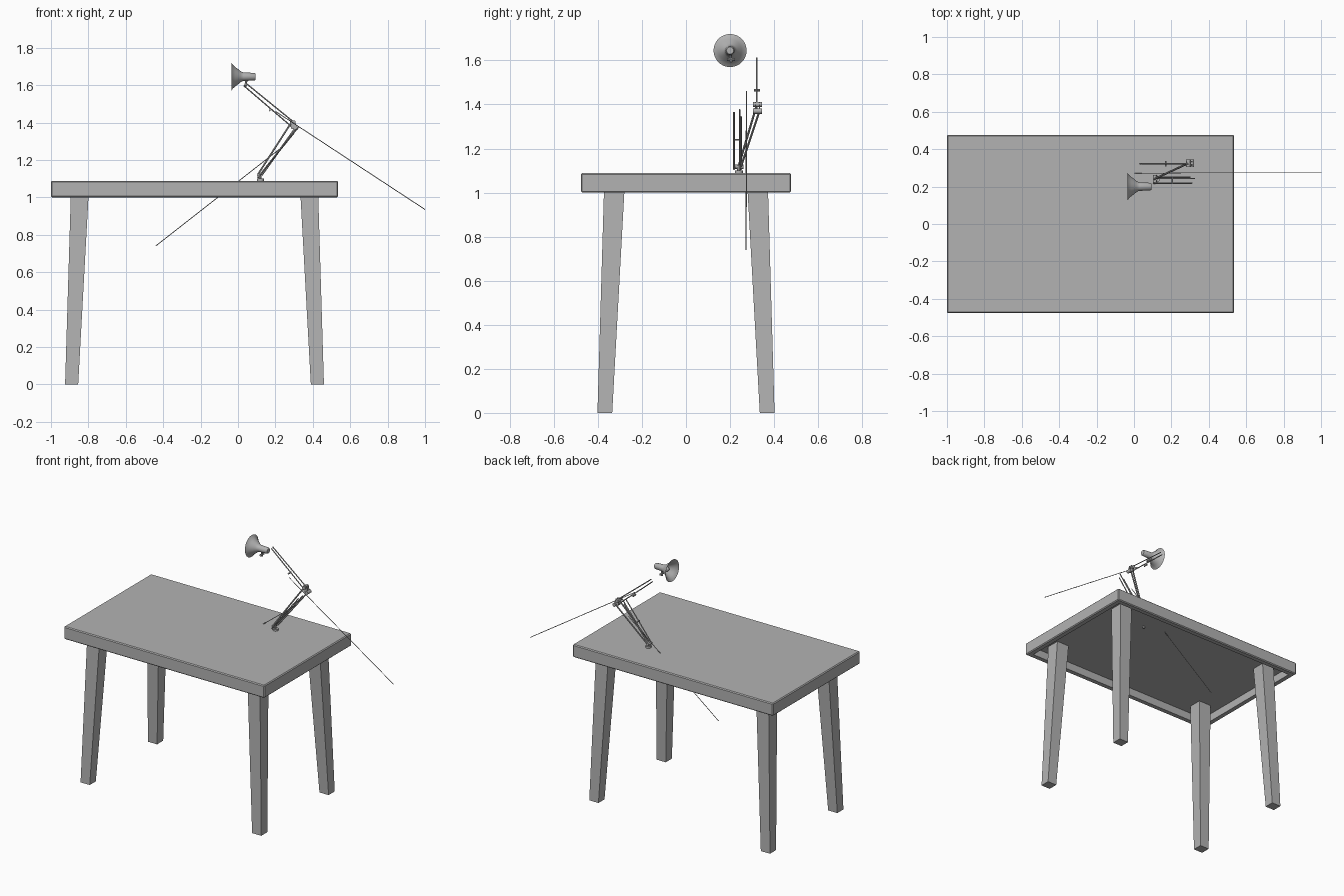
import bpy, bmesh, math
from mathutils import Vector

cube = bpy.data.objects.get("Cube")
if cube:
    bpy.data.objects.remove(cube, do_unlink=True)


def material(name, value):
    m = bpy.data.materials.new(name)
    m.use_nodes = True
    colour = (value, value, value, 1)
    m.diffuse_color = colour
    m.node_tree.nodes["Principled BSDF"].inputs["Base Color"].default_value = colour
    return m


GREY = material("plain grey", 0.45)


def finish(name, bm, smooth=False):
    bmesh.ops.recalc_face_normals(bm, faces=bm.faces)
    mesh = bpy.data.meshes.new(name)
    bm.to_mesh(mesh)
    bm.free()
    mesh.materials.append(GREY)
    ob = bpy.data.objects.new(name, mesh)
    bpy.context.collection.objects.link(ob)
    if smooth:
        bpy.ops.object.select_all(action='DESELECT')
        ob.select_set(True)
        bpy.context.view_layer.objects.active = ob
        bpy.ops.object.shade_smooth_by_angle(angle=math.radians(35))
    return ob


def rod(name, a, b, r, sides=8, r2=None):
    """Round bar between two points."""
    a, b = Vector(a), Vector(b)
    bm = bmesh.new()
    bmesh.ops.create_cone(bm, cap_ends=True, segments=sides, radius1=r,
                          radius2=r if r2 is None else r2, depth=(b - a).length)
    turn = (b - a).to_track_quat('Z', 'Y').to_matrix()
    bmesh.ops.rotate(bm, matrix=turn, verts=bm.verts)
    bmesh.ops.translate(bm, vec=(a + b) / 2, verts=bm.verts)
    return finish(name, bm, True)


def frustum(name, low, high):
    """Box between two rectangles, each given as (x0, x1, y0, y1, z)."""
    bm = bmesh.new()
    rings = []
    for x0, x1, y0, y1, z in (low, high):
        rings.append([bm.verts.new(p) for p in
                      ((x0, y0, z), (x1, y0, z), (x1, y1, z), (x0, y1, z))])
    bm.faces.new(rings[0])
    bm.faces.new(rings[1])
    for i in range(4):
        j = (i + 1) % 4
        bm.faces.new((rings[0][i], rings[0][j], rings[1][j], rings[1][i]))
    return finish(name, bm)


# Table top: rounded slab, hollow underneath
RIM, PANEL = 0.05, 1.055
top = frustum("table_top", (-1, 0.535, -0.477, 0.477, 1.0), (-1, 0.535, -0.477, 0.477, 1.088))
bm = bmesh.new()
bm.from_mesh(top.data)
bmesh.ops.bevel(bm, geom=bm.edges[:], offset=0.006, segments=1, affect='EDGES')
bottom = min(bm.faces, key=lambda f: (round(f.calc_center_median().z, 4), -f.calc_area()))
bmesh.ops.inset_region(bm, faces=[bottom], thickness=RIM - 0.006)
hole = bmesh.ops.extrude_face_region(bm, geom=[bottom])["geom"]
bmesh.ops.translate(bm, vec=(0, 0, PANEL - 1.0), verts=[v for v in hole if isinstance(v, bmesh.types.BMVert)])
if bottom.is_valid:
    bmesh.ops.delete(bm, geom=[bottom], context='FACES_ONLY')
bm.to_mesh(top.data)
bm.free()

# Four splayed, tapered legs
MID = -0.2325
for side, sx in (("left", 1), ("right", -1)):
    for end, sy in (("front", -1), ("back", 1)):
        foot = sorted((MID + sx * 0.622, MID + sx * 0.692)) + sorted((sy * 0.335, sy * 0.402))
        head = sorted((MID + sx * 0.564, MID + sx * 0.660)) + sorted((sy * 0.277, sy * 0.371))
        frustum(f"{end}_{side}_leg", (*foot, 0.0), (*head, PANEL))

# Lamp shade: open bell facing -x with a closed neck
profile = [(-0.035, 0.075), (-0.028, 0.064), (-0.015, 0.052), (0.0, 0.041),
           (0.012, 0.031), (0.022, 0.025), (0.03, 0.023), (0.088, 0.020),
           (0.094, 0.016), (0.094, 0.0)]
inner = [(x - 0.002 if r < 0.02 else x, max(r - 0.003, 0)) for x, r in reversed(profile[:-1])]
inner = [(0.088, 0.0)] + inner
bm = bmesh.new()
SHADE = Vector((0, 0.2, 1.645))
ring = [bm.verts.new(SHADE + Vector((x, 0, r))) for x, r in profile + inner]
edges = [bm.edges.new(pair) for pair in zip(ring, ring[1:])]
bmesh.ops.spin(bm, geom=ring + edges, cent=SHADE, axis=(1, 0, 0),
               angle=math.tau, steps=32, use_duplicate=False)
bmesh.ops.remove_doubles(bm, verts=bm.verts, dist=0.0003)
finish("lamp_shade", bm, True)

# Bulb and the bracket under the neck
bm = bmesh.new()
bmesh.ops.create_uvsphere(bm, u_segments=12, v_segments=8, radius=0.015)
bmesh.ops.translate(bm, vec=SHADE + Vector((0.005, 0, 0)), verts=bm.verts)
finish("bulb", bm, True)
rod("bulb_socket", SHADE + Vector((0.01, 0, 0)), SHADE + Vector((0.085, 0, 0)), 0.009)
rod("shade_bracket", (0.045, 0.2, 1.63), (0.04, 0.205, 1.592), 0.006)
rod("shade_pivot", (0.042, 0.185, 1.605), (0.042, 0.222, 1.605), 0.007)

# Upper arm: two parallel bars with a cross brace
rod("upper_arm_top_bar", (0.04, 0.322, 1.612), (0.295, 0.322, 1.405), 0.0035)
rod("upper_arm_low_bar", (0.03, 0.322, 1.598), (0.29, 0.322, 1.375), 0.0035)
rod("upper_arm_brace", (0.17, 0.308, 1.465), (0.17, 0.337, 1.465), 0.005)

# Elbow plates and pivots
for i, y in enumerate((0.315, 0.333)):
    frustum(f"elbow_plate_{i}", (0.285, 0.318, y - 0.002, y + 0.002, 1.365),
            (0.28, 0.305, y - 0.002, y + 0.002, 1.412))
for i, (x, z) in enumerate(((0.29, 1.40), (0.31, 1.37))):
    rod(f"elbow_pivot_{i}", (x, 0.305, z), (x, 0.345, z), 0.012, 12)

# Lower arm: pair of bars leaning back
rod("lower_arm_front_bar", (0.108, 0.24, 1.125), (0.285, 0.322, 1.4), 0.005)
rod("lower_arm_back_bar", (0.128, 0.25, 1.12), (0.31, 0.335, 1.375), 0.005)

# Springs beside the lower arm
for i, (y, x1, z1) in enumerate(((0.218, 0.31, 1.365), (0.243, 0.325, 1.378), (0.25, 0.30, 1.345))):
    rod(f"spring_{i}", (0.105, y, 1.105), (x1, y, z1), 0.0035)
rod("spring_brace", (0.205, 0.214, 1.24), (0.205, 0.25, 1.24), 0.004)

# Base clamp through the table top
rod("base_foot", (0.12, 0.24, 1.085), (0.12, 0.24, 1.1), 0.018, 12)
rod("base_post", (0.118, 0.24, 1.04), (0.118, 0.24, 1.125), 0.008)
rod("base_pivot", (0.112, 0.222, 1.118), (0.112, 0.262, 1.118), 0.010, 12)

# Long thin wires
rod("long_wire", (0.2, 0.274, 1.46), (1.0, 0.274, 0.935), 0.0022, 6)
rod("lower_wire", (-0.44, 0.272, 0.74), (0.25, 0.272, 1.28), 0.0022, 6)
